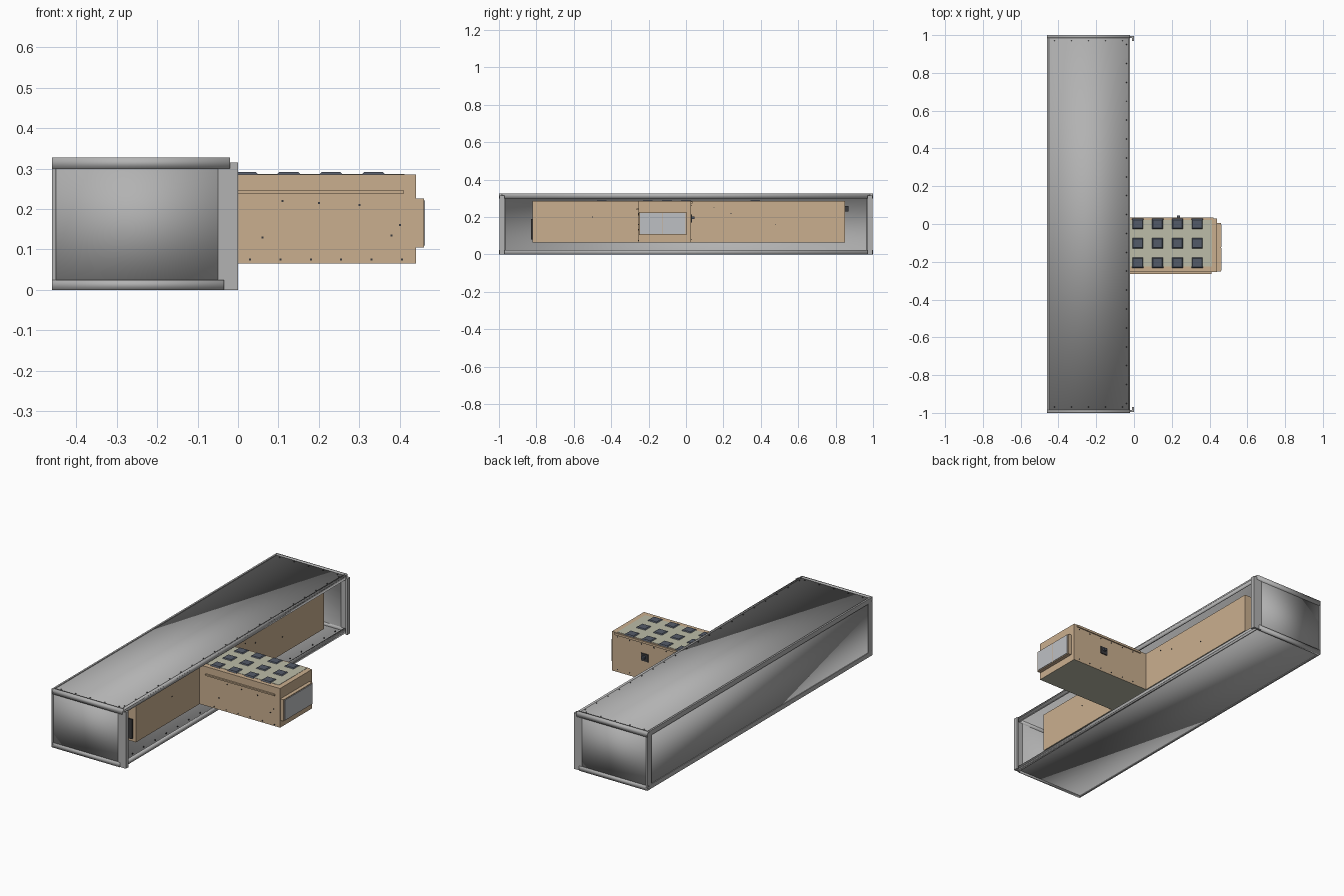
import bpy, bmesh
from mathutils import Matrix

if "Cube" in bpy.data.objects:
    bpy.data.objects.remove(bpy.data.objects["Cube"])


def mat(name, r, g, b):
    m = bpy.data.materials.new(name)
    lin = [((c / 255 + 0.055) / 1.055) ** 2.4 for c in (r, g, b)]
    m.diffuse_color = (*lin, 1)
    m.use_nodes = True
    m.node_tree.nodes["Principled BSDF"].inputs["Base Color"].default_value = m.diffuse_color
    return m


STEEL = mat("steel", 178, 178, 178)
WOOD = mat("tan_wood", 202, 175, 143)
OLIVE = mat("olive_grey", 188, 188, 168)
SLATE = mat("slate", 84, 91, 104)
PANEL = mat("pale_grey", 190, 192, 196)
DARK = mat("dark_metal", 58, 58, 60)


def finish(name, bm, mats, smooth=False):
    bmesh.ops.recalc_face_normals(bm, faces=bm.faces)
    me = bpy.data.meshes.new(name)
    for f in bm.faces:
        f.smooth = smooth
    bm.to_mesh(me)
    bm.free()
    for m in mats:
        me.materials.append(m)
    ob = bpy.data.objects.new(name, me)
    bpy.context.collection.objects.link(ob)
    return ob


def add_box(bm, x0, x1, y0, y1, z0, z1):
    m = Matrix.Translation(((x0 + x1) / 2, (y0 + y1) / 2, (z0 + z1) / 2))
    m = m @ Matrix.Diagonal((x1 - x0, y1 - y0, z1 - z0, 1))
    return bmesh.ops.create_cube(bm, size=1, matrix=m)["verts"]


def box(name, dims, m, smooth=False):
    bm = bmesh.new()
    add_box(bm, *dims)
    return finish(name, bm, [m], smooth)


def case(name, dims):
    # wooden case with an olive underside and top
    bm = bmesh.new()
    add_box(bm, *dims)
    for f in bm.faces:
        f.normal_update()
        f.material_index = 1 if f.normal.z < -0.5 else 0
    return finish(name, bm, [WOOD, OLIVE])


# Steel housing: open towards +x, soft shading across its corners
bm = bmesh.new()
add_box(bm, -0.456, -0.02, -0.994, 0.994, 0.004, 0.323)
for f in bm.faces:
    f.normal_update()
bmesh.ops.delete(bm, geom=[f for f in bm.faces if f.normal.x > 0.5], context="FACES_ONLY")
housing = finish("housing", bm, [STEEL], True)
mod = housing.modifiers.new("sheet", "SOLIDIFY")
mod.thickness = 0.008
mod.offset = -1

# Folded lips at the ends, top and bottom, with end plates and their front flanges
for s, side in ((-1, "front"), (1, "rear")):
    def span(a, b):
        return (min(a * s, b * s), max(a * s, b * s))
    box(side + "_top_lip", (-0.46, -0.02, *span(0.984, 1.0), 0.3, 0.327), STEEL, True)
    box(side + "_bottom_lip", (-0.46, -0.035, *span(0.984, 1.0), 0, 0.025), STEEL, True)
    box(side + "_plate_edge", (-0.05, 0, *span(0.986, 0.996), 0, 0.315), STEEL)
    box(side + "_end_flange", (-0.01, 0, *span(0.97, 0.996), 0, 0.315), STEEL)
    box(side + "_back_corner", (-0.46, -0.45, *span(0.965, 0.998), 0.01, 0.32), STEEL)
# Lips along the back and the opening
box("back_top_lip", (-0.46, -0.45, -1, 1, 0.3, 0.327), STEEL)
box("back_bottom_lip", (-0.46, -0.45, -1, 1, 0, 0.025), STEEL)
box("opening_top_lip", (-0.03, -0.02, -0.99, 0.99, 0.3, 0.327), STEEL, True)
box("opening_bottom_lip", (-0.03, -0.02, -0.99, 0.99, 0.0, 0.025), STEEL, True)

# Wooden T-shaped case: long body in the housing and the projecting box
case("long_body", (-0.42, -0.06, -0.82, 0.85, 0.065, 0.285))
case("projecting_box", (-0.06, 0.44, -0.255, 0.028, 0.065, 0.285))
box("top_panel", (-0.06, 0.412, -0.225, 0.022, 0.284, 0.2865), OLIVE)
box("front_side_ledge", (-0.02, 0.41, -0.264, -0.254, 0.238, 0.246), WOOD)
box("rear_side_strip", (-0.02, 0.42, 0.027, 0.034, 0.272, 0.284), WOOD)

# End window: wooden frame with two pale panes
box("window_frame", (0.44, 0.46, -0.252, 0.004, 0.105, 0.226), WOOD)
for y0, y1 in ((-0.246, -0.126), (-0.122, -0.002)):
    box("window_pane", (0.459, 0.463, y0, y1, 0.11, 0.221), PANEL)

# Tapered pads on the top
bm = bmesh.new()
spots = [(0.02 + 0.105 * i, y) for i in range(4) for y in (0, -0.102, -0.205)]
spots += [(-0.12, -0.45), (-0.12, 0.37)]
for x, y in spots:
    vs = add_box(bm, x - 0.03, x + 0.03, y - 0.028, y + 0.028, 0.285, 0.291)
    for v in vs:
        if v.co.z > 0.288:
            v.co.x = x + (v.co.x - x) * 0.8
            v.co.y = y + (v.co.y - y) * 0.8
finish("top_pads", bm, [SLATE])

# Latch on the rear side and fittings at the ends of the long body
box("latch_plate", (0.212, 0.258, 0.027, 0.033, 0.172, 0.214), DARK)
box("latch_knob", (0.228, 0.244, 0.03, 0.046, 0.19, 0.202), SLATE)
box("rear_fitting", (-0.14, -0.1, 0.85, 0.868, 0.23, 0.26), DARK)
box("front_fitting", (-0.16, -0.08, -0.828, -0.82, 0.08, 0.19), DARK)

# Small screws on the sheet edges and the wooden sides
bm = bmesh.new()
r = 0.0025


def screw(x, y, z):
    add_box(bm, x - r, x + r, y - r, y + r, z - r, z + r)


for i in range(20):
    y = -0.95 + 0.1 * i
    screw(-0.04, y, 0.3225)
    screw(-0.06, y, 0.0125)
for i in range(5):
    for y in (-0.97, 0.97):
        screw(-0.42 + 0.09 * i, y, 0.3225)
for i in range(6):
    x = 0.03 + 0.075 * i
    screw(x, -0.255, 0.075)
    screw(x, 0.028, 0.08)
    screw(x, 0.028, 0.262)
for x, z in ((0.06, 0.13), (0.11, 0.22), (0.2, 0.215), (0.3, 0.21), (0.38, 0.135), (0.4, 0.16)):
    screw(x, -0.255, z)
for y, z in ((0.15, 0.25), (0.24, 0.22), (0.48, 0.16), (-0.5, 0.2)):
    screw(-0.06, y, z)
finish("screws", bm, [DARK])
